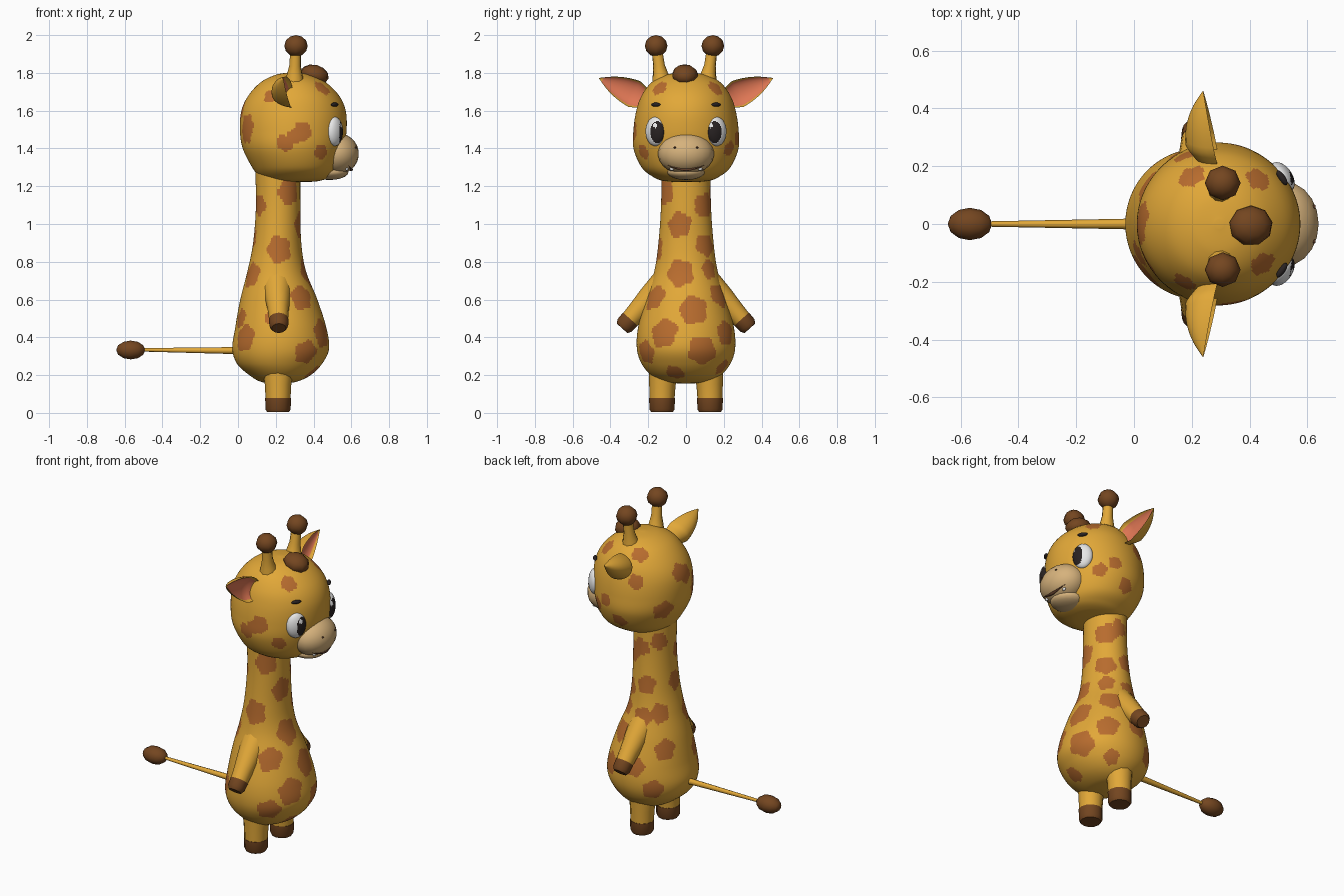
import bpy
import bmesh
from math import sin, cos, pi, atan2, radians, sqrt
from mathutils import Vector, Matrix

if "Cube" in bpy.data.objects:
    bpy.data.objects.remove(bpy.data.objects["Cube"], do_unlink=True)


def paint(name, *rgb):
    m = bpy.data.materials.new(name)
    lin = [(c / 255 / 12.92) if c < 11 else ((c / 255 + 0.055) / 1.055) ** 2.4 for c in rgb]
    m.diffuse_color = (*lin, 1)
    m.use_nodes = True
    m.node_tree.nodes["Principled BSDF"].inputs["Base Color"].default_value = (*lin, 1)
    return m


YELLOW = paint("golden_coat", 226, 168, 56)
SPOT = paint("rust_spot", 184, 108, 46)
BROWN = paint("dark_brown", 116, 70, 32)
TAN = paint("muzzle_tan", 214, 178, 124)
WHITE = paint("eye_white", 232, 232, 232)
BLACK = paint("eye_black", 40, 34, 34)
PINK = paint("ear_pink", 222, 118, 84)
MOUTH = paint("mouth_brown", 96, 62, 42)


def finish(name, bm, mats):
    bmesh.ops.recalc_face_normals(bm, faces=bm.faces)
    me = bpy.data.meshes.new(name)
    bm.to_mesh(me)
    bm.free()
    for m in mats:
        me.materials.append(m)
    me.shade_smooth()
    ob = bpy.data.objects.new(name, me)
    bpy.context.collection.objects.link(ob)
    return ob


def skin(rings):
    """Bridge equal closed rings of points and cap both ends."""
    bm = bmesh.new()
    loops = [[bm.verts.new(p) for p in ring] for ring in rings]
    n = len(loops[0])
    for a, b in zip(loops, loops[1:]):
        for i in range(n):
            j = (i + 1) % n
            bm.faces.new((a[i], a[j], b[j], b[i]))
    bm.faces.new(loops[0][::-1])
    bm.faces.new(loops[-1])
    return bm


def ball(name, centre, radii, mat, segs=16, rot=None, extra=()):
    bm = bmesh.new()
    bmesh.ops.create_uvsphere(bm, u_segments=segs, v_segments=max(6, segs * 2 // 3), radius=1)
    mtx = Matrix.Translation(centre) @ (rot or Matrix()) @ Matrix.Diagonal((*radii, 1))
    bm.transform(mtx)
    return finish(name, bm, [mat, *extra])


def tube(name, stops, mat, sides=12):
    """Round limb through (x, y, z, radius) stops."""
    pts = [Vector(s[:3]) for s in stops]
    q = (pts[-1] - pts[0]).to_track_quat('Z', 'Y')
    rings = [[p + q @ Vector((cos(a), sin(a), 0)) * s[3]
              for a in (2 * pi * i / sides for i in range(sides))]
             for p, s in zip(pts, stops)]
    ob = finish(name, skin(rings), [mat])
    ob.data.set_sharp_from_angle(angle=radians(50))
    return ob


def smooth_rows(rows, sub):
    """Catmull-Rom rows of (z, back x, front x, half width)."""
    out = []
    for i in range(len(rows) - 1):
        a, b, c, d = (Vector(rows[min(max(k, 0), len(rows) - 1)]) for k in range(i - 1, i + 3))
        for s in range(sub):
            t = s / sub
            out.append(b + (c - a) * t / 2 + (a * 2 - b * 5 + c * 4 - d) * t * t / 2
                       + (b * 3 - a - c * 3 + d) * t ** 3 / 2)
    return out + [Vector(rows[-1])]


def on_ring(row, a):
    z, back, front, w = row
    return Vector(((back + front) / 2 + (front - back) / 2 * cos(a), w * sin(a), z))


def spotted(name, rows, spots, sub, segs=160):
    """Lofted skin with wobbly spots given as (azimuth, height, radius)."""
    fine = smooth_rows(rows, sub)
    bm = skin([[on_ring(r, 2 * pi * i / segs) for i in range(segs)] for r in fine])
    marks = []
    for deg, z, r in spots:
        a = radians(deg)
        row = min(fine, key=lambda q: abs(q[0] - z))
        marks.append((on_ring(row, a), Vector((-sin(a), cos(a), 0)), r, deg))
    for f in bm.faces:
        c = f.calc_center_median()
        for p, side, r, phase in marks:
            d = c - p
            if d.length < r * 1.2:
                t = atan2(d.z, d.dot(side))
                if d.length < r * (1 + 0.09 * cos(5 * t + phase) + 0.05 * cos(2 * t + phase)):
                    f.material_index = 1
                    break
    return finish(name, bm, [YELLOW, SPOT])


# Body and neck
body_rows = [(.155, .19, .23, .02), (.165, .12, .31, .12), (.2, .06, .385, .185), (.26, -.005, .445, .235),
             (.34, -.03, .482, .26), (.45, -.015, .468, .254), (.6, .012, .42, .215), (.75, .05, .36, .168),
             (.9, .08, .335, .146), (1.1, .095, .33, .132), (1.32, .09, .33, .13)]
body_spots = [(-60, 1.17, .065), (50, 1.1, .065), (-15, .99, .065), (45, .89, .06), (-85, .86, .068),
              (-10, .74, .072), (-52, .61, .068), (10, .55, .077), (58, .62, .065), (-27, .42, .075),
              (20, .33, .077), (-57, .32, .065), (55, .42, .065), (-17, .21, .05), (-140, .4, .07),
              (-147, .73, .065), (-150, 1.1, .055), (60, .24, .045), (48, .76, .05), (90, 1.15, .05),
              (140, 1.18, .05), (105, .93, .055), (185, .92, .055), (135, .76, .055), (100, .74, .055),
              (143, .56, .06), (100, .46, .06), (125, .33, .06), (-100, .5, .04), (205, .5, .05)]
spotted("body_and_neck", body_rows, body_spots, 14)

# Head
head_rows = [(1.222, .26, .36, .04), (1.228, .16, .43, .12), (1.25, .115, .49, .175), (1.3, .075, .53, .235),
             (1.4, .025, .56, .278), (1.5, .01, .575, .278), (1.6, .018, .57, .263), (1.68, .055, .535, .235),
             (1.75, .12, .465, .182), (1.79, .2, .39, .105), (1.803, .28, .31, .015)]
head_spots = [(-150, 1.53, .055), (-152, 1.48, .055), (-80, 1.49, .05), (-88, 1.46, .04), (-99, 1.43, .045),
              (-56, 1.38, .04), (56, 1.4, .04), (-42, 1.72, .045), (48, 1.72, .045), (-120, 1.68, .04),
              (120, 1.74, .045), (184, 1.6, .055), (174, 1.62, .05), (150, 1.42, .06), (95, 1.34, .045),
              (75, 1.45, .04), (115, 1.6, .045)]
spotted("head", head_rows, head_spots, 11)

# Muzzle, lower lip and mouth
mc, mr = Vector((.52, 0, 1.372)), Vector((.12, .148, .112))
ball("muzzle", mc, mr, TAN, 20)
ball("lower_lip", (.485, 0, 1.275), (.1, .1, .042), TAN, 16)


def muzzle_point(y, z):
    k = 1 - (y / mr.y) ** 2 - ((z - mc.z) / mr.z) ** 2
    return Vector((mc.x + mr.x * sqrt(max(k, 0)), y, z))


def strip(name, count, half, z, bow, thick, mat):
    path = [muzzle_point(half * s, z + bow * s * s)
            for s in (2 * i / count - 1 for i in range(count + 1))]
    rings = [[p + Vector((cos(a), 0, sin(a))) * thick * (1.05 - abs(2 * i / count - 1))
              for a in (2 * pi * k / 6 for k in range(6))] for i, p in enumerate(path)]
    finish(name, skin(rings), [mat])


strip("smile", 14, .1, 1.288, .025, .009, MOUTH)

# Tail
tube("tail", [(.03, 0, .33, .022), (-.04, 0, .33, .018), (-.52, 0, .334, .009)], YELLOW, 8)
ball("tail_tuft", (-.568, 0, .333), (.077, .056, .052), BROWN, 10,
     Matrix.Rotation(pi / 2, 4, 'Y') @ Matrix.Diagonal((.68, 1, 1.48, 1)))

# Hair tuft
ball("hair_tuft", (.405, -.006, 1.79), (.078, .07, .053), BROWN, 9, Matrix.Rotation(.25, 4, 'Y'))


def ear(name, s):
    base, tip = Vector((.25, s * .2, 1.655)), Vector((.24, s * .46, 1.772))
    along = (tip - base).normalized()
    up = Vector((0, -along.z * s, along.y * s))
    n, steps, rings = 24, 14, []
    for i in range(steps + 1):
        t = i / steps
        w = .078 * min(1, .55 + 1.6 * t) * max(1 - t ** 2.6, .02)
        c = base.lerp(tip, t) + Vector((.045 * (1 - t), 0, 0))
        ring = []
        for k in range(n):
            a = 2 * pi * k / n
            depth = -1.35 * sin(a) if a < pi else .6 * sin(a)
            ring.append(c + up * w * cos(a) + Vector((depth * w, 0, 0)))
        rings.append(ring)
    bm = skin(rings)
    bm.faces.ensure_lookup_table()
    for i in range(2, steps - 1):
        for k in range(n // 2 + 2, n - 2):
            bm.faces[i * n + k].material_index = 1
    ob = finish(name, bm, [YELLOW, PINK])
    ob.data.set_sharp_from_angle(angle=radians(60))


def eye(name, s):
    rot = Matrix.Rotation(s * radians(34), 4, 'Z')
    ob = ball(name, (.512, s * .162, 1.49), (.036, .058, .077), WHITE, 56, rot, (BLACK,))
    for p in ob.data.polygons:
        y, z = p.center.y * s, p.center.z
        pupil = ((y - .152) / .037) ** 2 + ((z - 1.487) / .058) ** 2 < 1
        glint = ((p.center.y - s * .148 + .016) / .011) ** 2 + ((z - 1.522) / .013) ** 2 < 1
        if pupil and not glint and p.center.x > .5:
            p.material_index = 1


# Paired parts
for side, s in (("left", 1), ("right", -1)):
    tube(side + "_leg", [(.212, s * .115, .3, .085), (.212, s * .12, .2, .077),
                         (.212, s * .125, .15, .07), (.212, s * .127, .075, .066)], YELLOW)
    tube(side + "_hoof", [(.212, s * .127, .08, .068), (.212, s * .127, .02, .067),
                          (.212, s * .127, .004, .058)], BROWN)
    tube(side + "_arm", [(.205, s * .1, .69, .085), (.21, s * .19, .608, .067),
                         (.213, s * .25, .545, .056), (.215, s * .3, .49, .05)], YELLOW)
    tube(side + "_hand", [(.215, s * .295, .496, .052), (.216, s * .325, .463, .05),
                          (.216, s * .338, .448, .038)], BROWN)
    tube(side + "_horn", [(.3, s * .115 - .008, 1.72, .06), (.3, s * .127 - .008, 1.79, .042),
                          (.302, s * .135 - .008, 1.84, .031), (.306, s * .148 - .008, 1.94, .028)], YELLOW, 10)
    ball(side + "_horn_knob", (.307, s * .15 - .008, 1.943), (.062, .06, .057), BROWN, 8)
    ear(side + "_ear", s)
    eye(side + "_eye", s)
    ball(side + "_eyebrow", (.512, s * .16, 1.632), (.012, .03, .011), BLACK, 12,
         Matrix.Rotation(s * .6, 4, 'Z'))
    ball(side + "_nostril", muzzle_point(s * .06, 1.405), (.005, .008, .005), MOUTH, 8)
    ball(side + "_tooth", muzzle_point(s * .075, 1.291), (.008, .012, .009), WHITE, 8)
